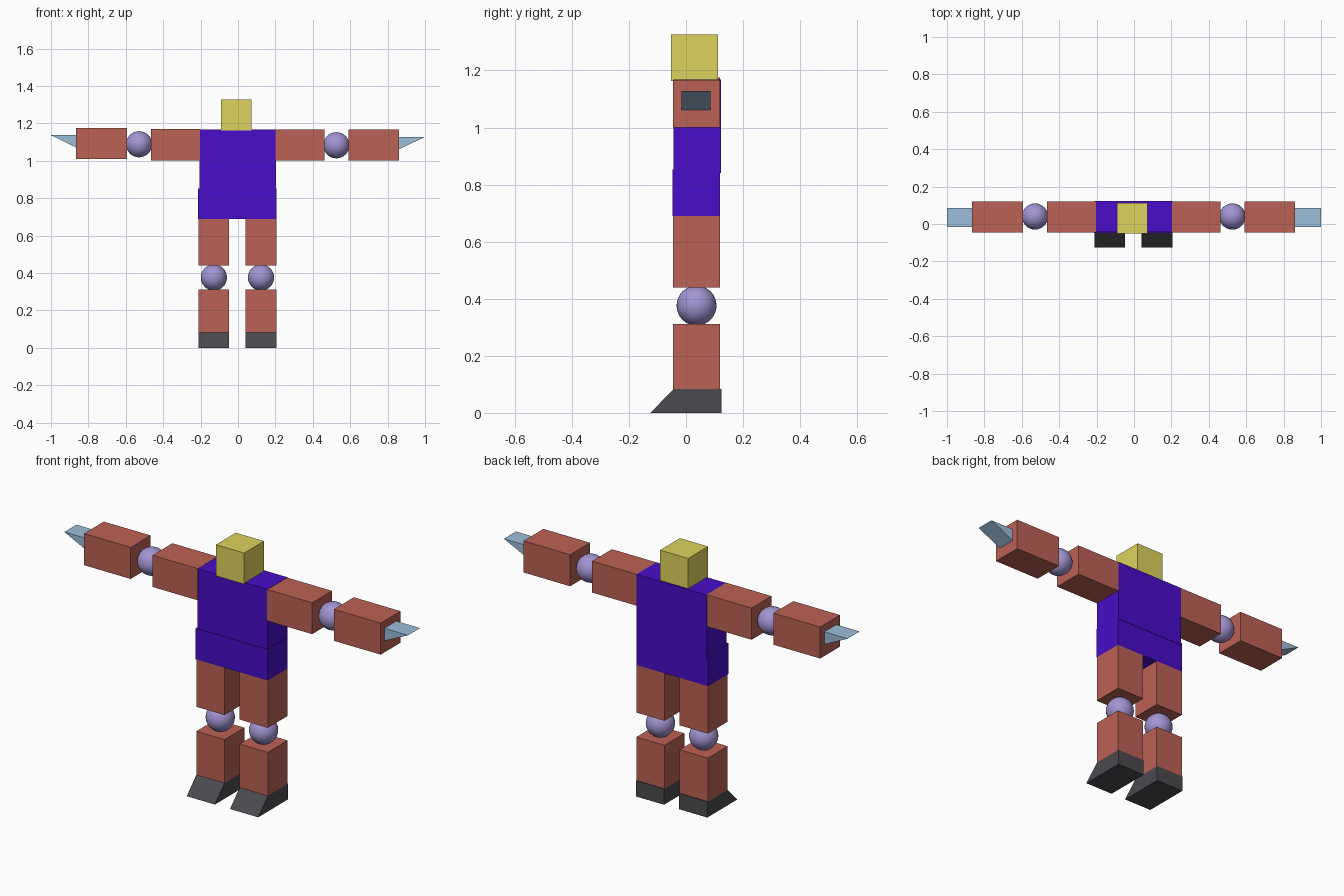
import bpy
import bmesh

if "Cube" in bpy.data.objects:
    bpy.data.objects.remove(bpy.data.objects["Cube"])


def material(name, rgb):
    m = bpy.data.materials.new(name)
    m.diffuse_color = (*rgb, 1)
    m.use_nodes = True
    m.node_tree.nodes["Principled BSDF"].inputs["Base Color"].default_value = m.diffuse_color
    return m


RED = material("limb red", (0.50, 0.12, 0.09))
PURPLE = material("torso purple", (0.065, 0.004, 0.58))
YELLOW = material("head yellow", (0.73, 0.65, 0.11))
LILAC = material("joint lilac", (0.36, 0.30, 0.65))
BLUE = material("hand blue", (0.33, 0.52, 0.70))
GREY = material("foot grey", (0.07, 0.07, 0.08))


def make_object(name, bm, mat):
    bmesh.ops.recalc_face_normals(bm, faces=bm.faces)
    mesh = bpy.data.meshes.new(name)
    bm.to_mesh(mesh)
    bm.free()
    mesh.materials.append(mat)
    ob = bpy.data.objects.new(name, mesh)
    bpy.context.collection.objects.link(ob)
    return ob


def box(name, x, y, z, mat):
    """Box from (min, max) ranges."""
    bm = bmesh.new()
    bmesh.ops.create_cube(bm, size=1)
    for v in bm.verts:
        v.co = [r[0] if c < 0 else r[1] for c, r in zip(v.co, (x, y, z))]
    return make_object(name, bm, mat)


def ball(name, centre, radius, mat):
    bm = bmesh.new()
    bmesh.ops.create_uvsphere(bm, u_segments=32, v_segments=16, radius=radius)
    bmesh.ops.translate(bm, verts=bm.verts, vec=centre)
    for f in bm.faces:
        f.smooth = True
    return make_object(name, bm, mat)


def prism(name, profile, offset, mat):
    """Extrude a closed 3D profile along an offset vector."""
    bm = bmesh.new()
    face = bm.faces.new([bm.verts.new(p) for p in profile])
    ext = bmesh.ops.extrude_face_region(bm, geom=[face], use_keep_orig=True)
    new = [g for g in ext["geom"] if isinstance(g, bmesh.types.BMVert)]
    bmesh.ops.translate(bm, verts=new, vec=offset)
    return make_object(name, bm, mat)


DEPTH = (-0.045, 0.12)

# Head and torso
box("head", (-0.092, 0.072), (-0.052, 0.113), (1.163, 1.327), YELLOW)
box("chest", (-0.205, 0.203), (-0.044, 0.122), (0.84, 1.168), PURPLE)
box("hips", (-0.213, 0.205), (-0.047, 0.12), (0.69, 0.853), PURPLE)

# Arms: side sign, centre shift, height shift
for side, sign, dx, dz in (("right", 1, 0, 0), ("left", -1, -0.003, 0.009)):
    def span(a, b):
        return tuple(sorted((sign * a + dx, sign * b + dx)))

    box(side + "_upper_arm", span(0.2, 0.463), DEPTH,
        (1.002, 1.167 + dz * 0.2), RED)
    ball(side + "_elbow", (sign * 0.526 + dx, 0.04, 1.083 + dz * 0.6), 0.07, LILAC)
    box(side + "_forearm", span(0.59, 0.862), DEPTH, (1.001 + dz, 1.167 + dz), RED)
    base, tip = sign * 0.86 + dx, sign
    prism(side + "_hand",
          [(base, -0.015, 1.061 + dz), (base, -0.015, 1.128 + dz),
           (tip, -0.015, 1.128 + dz)], (0, 0.1, 0), BLUE)

# Legs and wedge-toed feet
for side, x0, x1 in (("right", 0.041, 0.205), ("left", -0.211, -0.047)):
    box(side + "_thigh", (x0, x1), DEPTH, (0.44, 0.69), RED)
    ball(side + "_knee", ((x0 + x1) / 2, 0.037, 0.376), 0.07, LILAC)
    box(side + "_shin", (x0, x1), DEPTH, (0.082, 0.311), RED)
    prism(side + "_foot",
          [(x0, -0.125, 0), (x0, -0.044, 0.083), (x0, 0.124, 0.083),
           (x0, 0.124, 0)], (x1 - x0, 0, 0), GREY)
